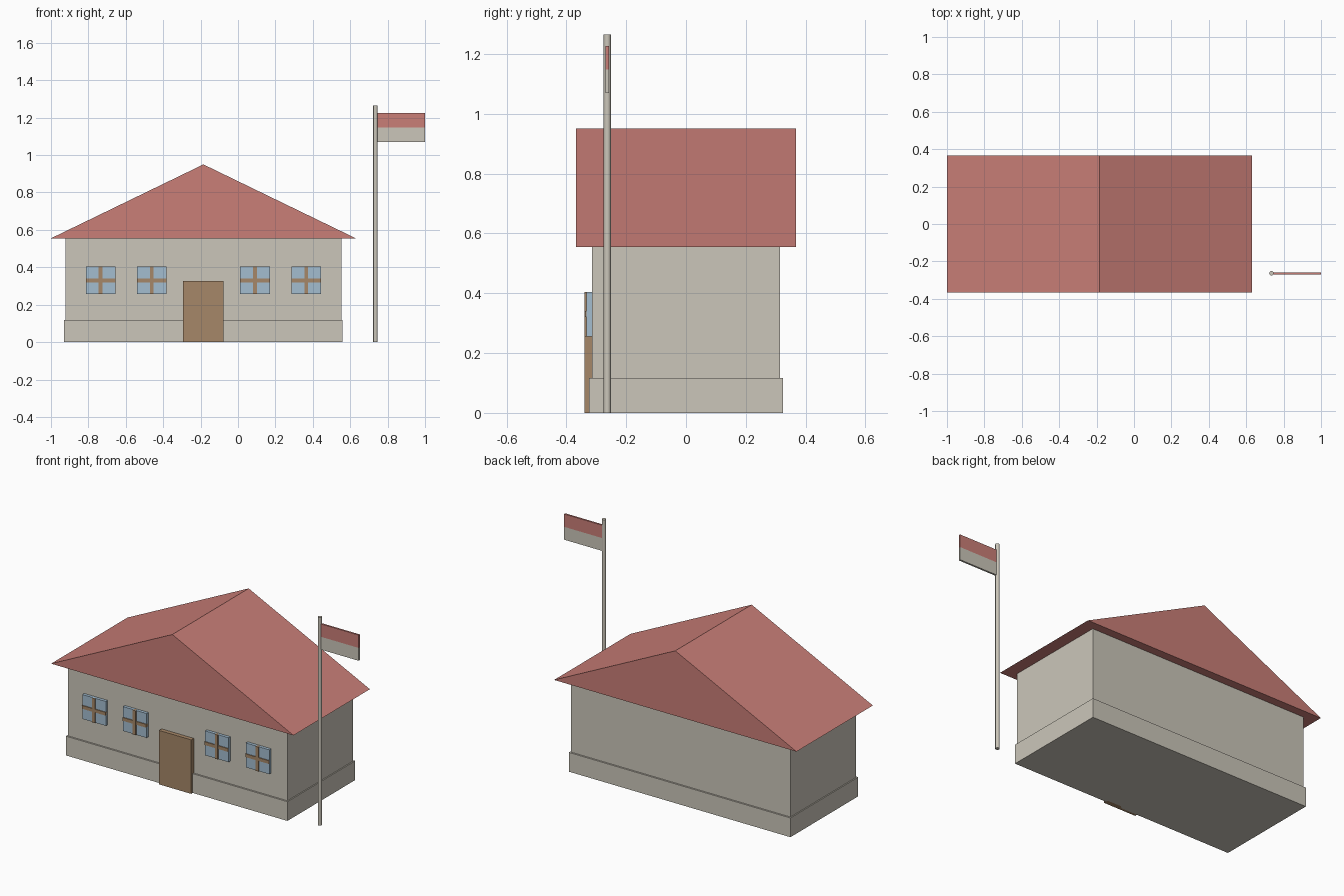
import bpy
import bmesh

cube = bpy.data.objects.get("Cube")
if cube:
    bpy.data.objects.remove(cube, do_unlink=True)


def material(name, r, g, b):
    m = bpy.data.materials.new(name)
    m.use_nodes = True
    m.diffuse_color = (r, g, b, 1)
    m.node_tree.nodes["Principled BSDF"].inputs["Base Color"].default_value = (r, g, b, 1)
    return m


plaster = material("warm grey plaster", 0.60, 0.565, 0.49)
red = material("roof red", 0.59, 0.21, 0.187)
glass = material("window blue", 0.37, 0.51, 0.63)
wood = material("door brown", 0.38, 0.245, 0.14)


def finish(name, bm, mat):
    bmesh.ops.recalc_face_normals(bm, faces=bm.faces)
    mesh = bpy.data.meshes.new(name)
    bm.to_mesh(mesh)
    bm.free()
    mesh.materials.append(mat)
    obj = bpy.data.objects.new(name, mesh)
    bpy.context.collection.objects.link(obj)
    return obj


def box(name, x, y, z, mat):
    """Box spanning the given (low, high) ranges."""
    bm = bmesh.new()
    bmesh.ops.create_cube(bm, size=1)
    for v in bm.verts:
        v.co = [r[0] if c < 0 else r[1] for c, r in zip(v.co, (x, y, z))]
    return finish(name, bm, mat)


MID = -0.185  # centre line of the house

# House body: plinth and walls
box("plinth", (MID - 0.745, MID + 0.745), (-0.325, 0.325), (0, 0.117), plaster)
box("walls", (MID - 0.738, MID + 0.738), (-0.315, 0.315), (0.117, 0.555), plaster)

# Gable roof: triangle swept front to back
bm = bmesh.new()
profile = [(MID - 0.815, 0.555), (MID + 0.815, 0.555), (MID, 0.95)]
front = bm.faces.new([bm.verts.new((x, -0.367, z)) for x, z in profile])
sweep = bmesh.ops.extrude_face_region(bm, geom=[front], use_keep_orig=True)
for v in sweep["geom"]:
    if isinstance(v, bmesh.types.BMVert):
        v.co.y = 0.367
finish("roof", bm, red)

# Door
box("door", (MID - 0.108, MID + 0.108), (-0.34, -0.31), (0, 0.328), wood)

# Windows with cross bars, two on each side of the door
for i, offset in enumerate((-0.55, -0.276, 0.276, 0.55)):
    cx, cz = MID + offset, 0.33
    w, h, bar = 0.079, 0.074, 0.01
    box(f"window_pane_{i + 1}", (cx - w, cx + w), (-0.333, -0.31), (cz - h, cz + h), glass)
    box(f"window_upright_{i + 1}", (cx - bar, cx + bar), (-0.339, -0.32), (cz - h, cz + h), wood)
    box(f"window_crossbar_{i + 1}", (cx - w, cx + w), (-0.338, -0.32), (cz - bar, cz + bar), wood)

# Flagpole
bpy.ops.mesh.primitive_cylinder_add(vertices=16, radius=0.012, depth=1.265,
                                    location=(0.735, -0.263, 0.6325))
pole = bpy.context.object
pole.name = "flagpole"
pole.data.materials.append(plaster)
bpy.ops.object.shade_smooth_by_angle()

# Two-band flag
box("flag_upper_band", (0.743, 1.0), (-0.269, -0.258), (1.148, 1.226), red)
box("flag_lower_band", (0.743, 1.0), (-0.269, -0.258), (1.07, 1.148), plaster)
